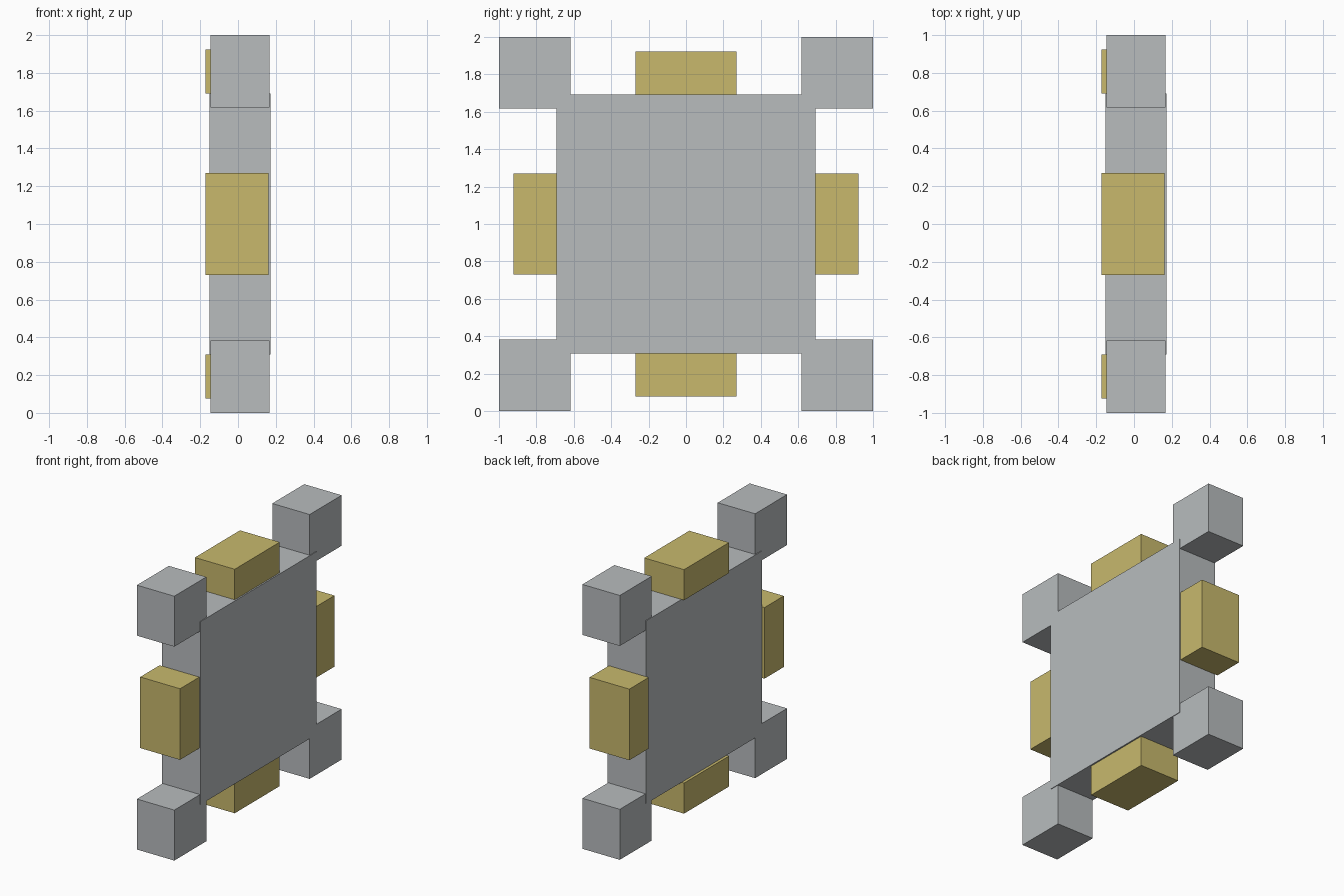
import bpy
import bmesh
from mathutils import Vector

if "Cube" in bpy.data.objects:
    bpy.data.objects.remove(bpy.data.objects["Cube"])


def material(name, rgb):
    m = bpy.data.materials.new(name)
    m.diffuse_color = (*rgb, 1.0)
    m.use_nodes = True
    m.node_tree.nodes["Principled BSDF"].inputs["Base Color"].default_value = m.diffuse_color
    return m


GREY = material("light grey", (0.479, 0.503, 0.515))
GOLD = material("dull gold", (0.578, 0.485, 0.152))
MID_Z = 1.0


def box(name, x, y, z, mat):
    """Box from (min, max) ranges; z is relative to the middle height."""
    bm = bmesh.new()
    bmesh.ops.create_cube(bm, size=1.0)
    ranges = (x, y, z)
    size = Vector([r[1] - r[0] for r in ranges])
    centre = Vector([(r[0] + r[1]) / 2 for r in ranges])
    bmesh.ops.scale(bm, vec=size, verts=bm.verts)
    bmesh.ops.translate(bm, vec=centre + Vector((0, 0, MID_Z)), verts=bm.verts)
    mesh = bpy.data.meshes.new(name)
    bm.to_mesh(mesh)
    bm.free()
    mesh.materials.append(mat)
    obj = bpy.data.objects.new(name, mesh)
    bpy.context.collection.objects.link(obj)
    return obj


def side(s, a, b):
    return (a, b) if s > 0 else (-b, -a)


HALF = 0.692       # half width of the panel
TAB_X = (-0.172, 0.161)
CUBE_X = (-0.146, 0.167)
TAB_W = (-0.269, 0.269)

# Square central panel
box("panel", (-0.151, 0.172), (-HALF, HALF), (-HALF, HALF), GREY)

# Corner blocks
for sy, yn in ((-1, "front"), (1, "back")):
    for sz, zn in ((-1, "lower"), (1, "upper")):
        box(f"corner_block_{zn}_{yn}", CUBE_X,
            side(sy, 0.618, 1.0), side(sz, 0.618, 1.0), GREY)

# Gold tabs in the middle of each edge
for s, yn, zn in ((-1, "front", "bottom"), (1, "back", "top")):
    outer = side(s, HALF, 0.923)
    box(f"edge_tab_{yn}", TAB_X, outer, TAB_W, GOLD)
    box(f"edge_tab_{zn}", TAB_X, TAB_W, outer, GOLD)
